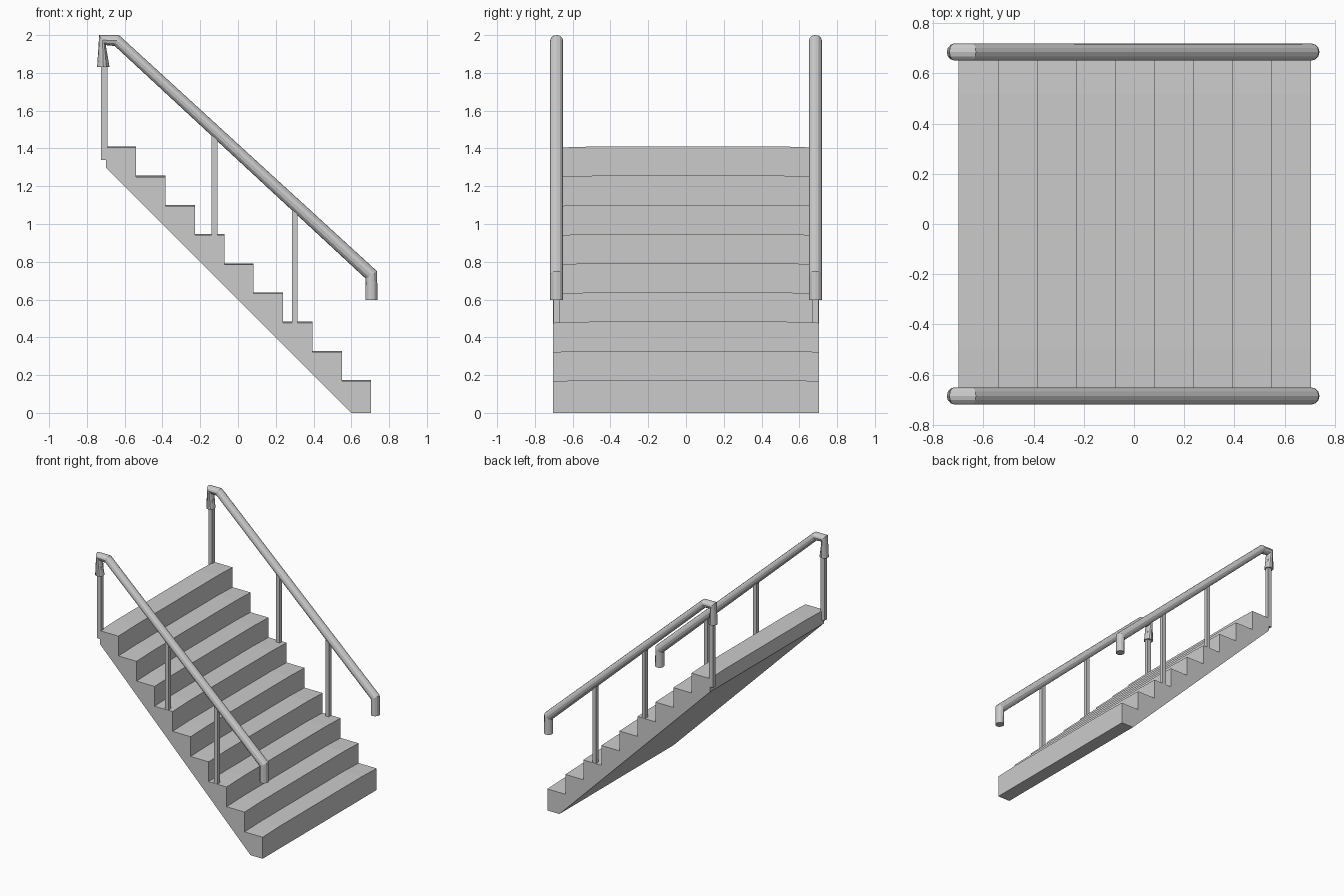
import bpy, bmesh, math

if "Cube" in bpy.data.objects:
    bpy.data.objects.remove(bpy.data.objects["Cube"])


def finish(name, bm):
    bmesh.ops.recalc_face_normals(bm, faces=bm.faces)
    me = bpy.data.meshes.new(name)
    bm.to_mesh(me)
    bm.free()
    ob = bpy.data.objects.new(name, me)
    bpy.context.collection.objects.link(ob)
    return ob


def loft(bm, rings):
    """Join matching rings of points into a closed, capped solid."""
    loops = [[bm.verts.new(p) for p in r] for r in rings]
    n = len(loops[0])
    for a, b in zip(loops, loops[1:]):
        for i in range(n):
            j = (i + 1) % n
            bm.faces.new((a[i], a[j], b[j], b[i]))
    bm.faces.new(loops[0])
    bm.faces.new(loops[-1])


# Stair flight: stepped profile, very slightly crowned in the middle
STEPS, RUN, RISE = 9, 0.1555, 0.1545


def stair_ring(y, lift):
    pts = [(0.60, y, 0.0), (0.705, y, 0.0)]
    for i in range(STEPS):
        z = 0.168 + i * RISE + lift
        x0 = 0.705 - i * RUN
        x1 = x0 - RUN if i < STEPS - 1 else -0.70
        pts += [(x0, y, z), (x1, y, z)]
    return pts + [(-0.70, y, 1.30)]


bm = bmesh.new()
loft(bm, [stair_ring(y, l) for y, l in
          ((-0.703, 0), (-0.495, 0.006), (0.52, 0.006), (0.703, 0))])
finish("stair_flight", bm)

# Handrails: mitred tube, each joint given by its outer and inner corner (x, z)
JOINTS = [((-0.746, 1.83), (-0.68, 1.83)),
          ((-0.735, 2.0), (-0.70, 1.947)),
          ((-0.63, 2.0), (-0.652, 1.942)),
          ((0.736, 0.75), (0.675, 0.712)),
          ((0.739, 0.597), (0.674, 0.597))]
RAIL_Y, RAIL_R, SIDES = 0.685, 0.034, 12


def joint_ring(outer, inner, y):
    ring = []
    for k in range(SIDES):
        a = 2 * math.pi * k / SIDES
        t = (1 + math.cos(a)) / 2
        ring.append((inner[0] + (outer[0] - inner[0]) * t,
                     y + RAIL_R * math.sin(a),
                     inner[1] + (outer[1] - inner[1]) * t))
    return ring


# Square posts: centre x, half width, bottom z, top z
POSTS = [(-0.708, 0.017, 1.338, 1.90),
         (-0.124, 0.015, 0.94, 1.48),
         (0.300, 0.015, 0.475, 1.09)]

for side, s in (("front", -1), ("back", 1)):
    bm = bmesh.new()
    loft(bm, [joint_ring(o, i, s * RAIL_Y) for o, i in JOINTS])
    rail = finish(side + "_handrail", bm)
    for p in rail.data.polygons:
        p.use_smooth = False

    bm = bmesh.new()
    for x, h, z0, z1 in POSTS:
        loft(bm, [[(x + dx * h, s * RAIL_Y + dy * 0.016, z) for dx, dy in
                   ((-1, -1), (1, -1), (1, 1), (-1, 1))] for z in (z0, z1)])
    finish(side + "_posts", bm)
